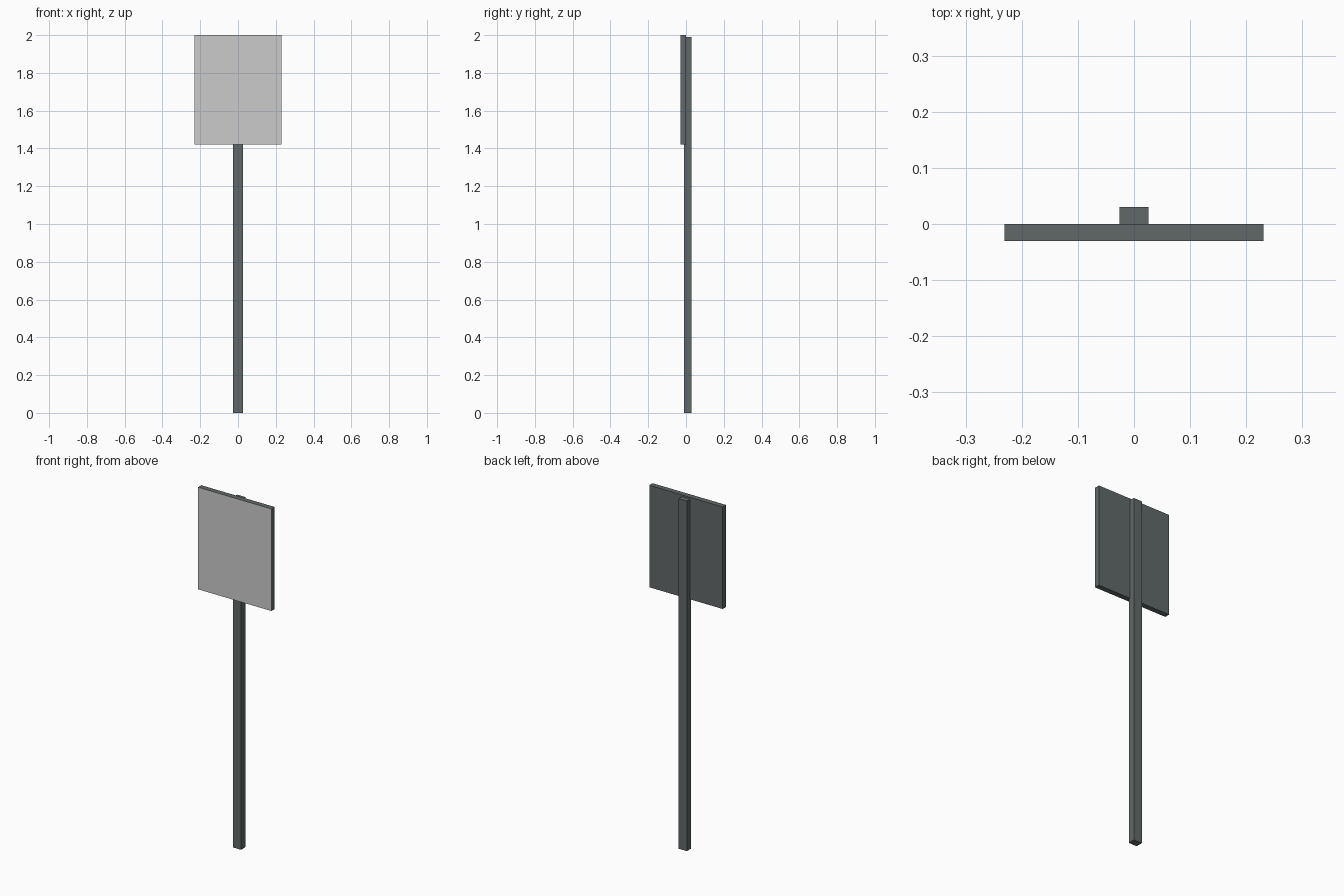
import bpy
import bmesh

if "Cube" in bpy.data.objects:
    bpy.data.objects.remove(bpy.data.objects["Cube"], do_unlink=True)


def make_material(name, color):
    mat = bpy.data.materials.new(name)
    mat.use_nodes = True
    mat.diffuse_color = color
    mat.node_tree.nodes["Principled BSDF"].inputs["Base Color"].default_value = color
    return mat


def make_box(name, low, high, materials):
    bm = bmesh.new()
    bmesh.ops.create_cube(bm, size=1)
    for v in bm.verts:
        v.co = [high[i] if v.co[i] > 0 else low[i] for i in range(3)]
    mesh = bpy.data.meshes.new(name)
    bm.to_mesh(mesh)
    bm.free()
    for mat in materials:
        mesh.materials.append(mat)
    obj = bpy.data.objects.new(name, mesh)
    bpy.context.collection.objects.link(obj)
    return obj


dark_metal = make_material("dark grey metal", (0.12, 0.14, 0.14, 1))
pale_face = make_material("pale grey face", (0.6, 0.6, 0.6, 1))

# Square post, tucked slightly into the back of the board
make_box("post", (-0.026, -0.01, 0), (0.026, 0.03, 1.99), [dark_metal])

# Sign board with a pale front
board = make_box("sign_board", (-0.231, -0.03, 1.42), (0.231, 0, 2), [dark_metal, pale_face])
for face in board.data.polygons:
    if face.normal.y < -0.5:
        face.material_index = 1
